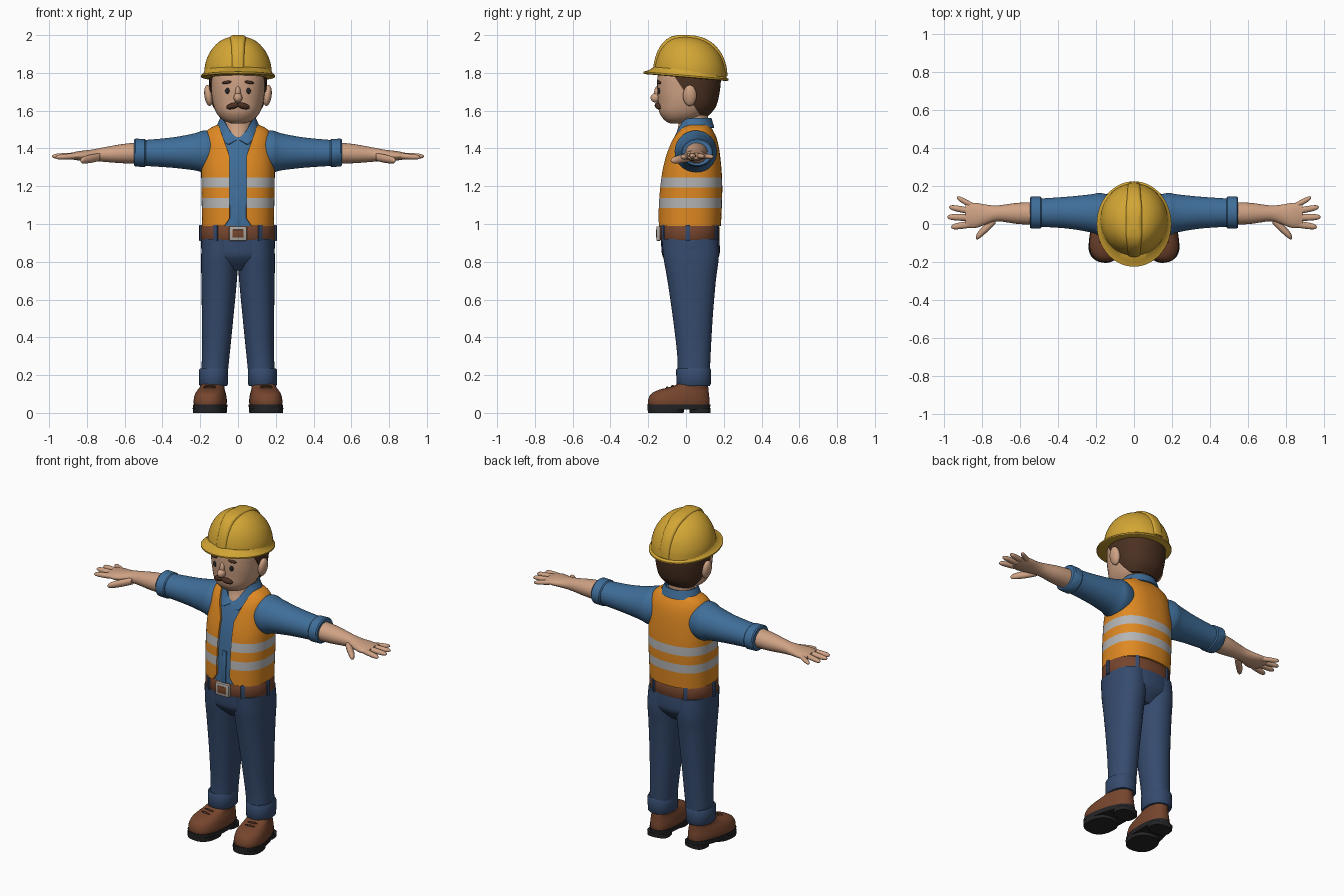
import bpy, bmesh
from math import sin, cos, pi, radians, exp, copysign
from mathutils import Matrix, Vector, Euler

if "Cube" in bpy.data.objects:
    bpy.data.objects.remove(bpy.data.objects["Cube"], do_unlink=True)

parts = []


def material(name, r, g, b):
    m = bpy.data.materials.new(name)
    m.use_nodes = True
    m.diffuse_color = (r, g, b, 1)
    m.node_tree.nodes["Principled BSDF"].inputs["Base Color"].default_value = (r, g, b, 1)
    return m


YELLOW = material("helmet yellow", .65, .38, .035)
SKIN = material("skin", .62, .36, .23)
ORANGE = material("vest orange", .74, .25, .016)
SILVER = material("reflective grey", .46, .46, .46)
BLUE = material("shirt blue", .05, .155, .32)
NAVY = material("trouser navy", .036, .07, .155)
BROWN = material("leather brown", .18, .06, .027)
HAIR = material("hair brown", .07, .03, .016)
DARK = material("sole black", .018, .018, .02)
METAL = material("buckle metal", .42, .38, .34)


def add(name, bm, mat):
    """Turn a bmesh into a named object with one colour."""
    mesh = bpy.data.meshes.new(name)
    bm.to_mesh(mesh)
    bm.free()
    mesh.materials.append(mat)
    ob = bpy.data.objects.new(name, mesh)
    bpy.context.scene.collection.objects.link(ob)
    parts.append(ob)
    return ob


def mirrored(ob):
    ob.modifiers.new("Mirror", 'MIRROR')
    return ob


def solidify(ob, thickness):
    mod = ob.modifiers.new("Solidify", 'SOLIDIFY')
    mod.thickness, mod.offset = thickness, -1
    return ob


def smooth_sections(secs, steps):
    """Catmull-Rom interpolation between cross-sections."""
    out = []
    last = len(secs) - 1
    for i in range(last):
        quad = [secs[max(i - 1, 0)], secs[i], secs[i + 1], secs[min(i + 2, last)]]
        for s in range(steps):
            t = s / steps
            out.append([b + t * (c - a) / 2 + t * t * (a - 2.5 * b + 2 * c - d / 2)
                        + t ** 3 * (1.5 * (b - c) + (d - a) / 2) for a, b, c, d in zip(*quad)])
    return out + [secs[-1]]


def loft(name, secs, mat, axis='Z', n=40, power=2, steps=4, caps=True, tilt=0, taper=0):
    """Skin sections (position, centre u, centre v, radius u, radius v) along an axis."""
    bm = bmesh.new()
    rings = []
    for p, u0, v0, ru, rv in smooth_sections(secs, steps):
        ring = []
        for j in range(n):
            c, s = cos(2 * pi * j / n), sin(2 * pi * j / n)
            dv = rv * copysign(abs(s) ** (2 / power), s)
            u = u0 + ru * copysign(abs(c) ** (2 / power), c) * (1 - taper * dv)
            q = p + tilt * dv
            ring.append(bm.verts.new((u, v0 + dv, q) if axis == 'Z' else (q, u, v0 + dv)))
        rings.append(ring)
    for a, b in zip(rings, rings[1:]):
        for j in range(n):
            k = (j + 1) % n
            bm.faces.new((a[j], a[k], b[k], b[j]))
    if caps:
        bm.faces.new(rings[0][::-1])
        bm.faces.new(rings[-1])
    return add(name, bm, mat)


def placed(loc, scale, rot):
    return Matrix.LocRotScale(Vector(loc), Euler(rot), Vector(scale))


def ball(name, loc, scale, mat, rot=(0, 0, 0)):
    bm = bmesh.new()
    bmesh.ops.create_uvsphere(bm, u_segments=24, v_segments=14, radius=1, matrix=placed(loc, scale, rot))
    return add(name, bm, mat)


def box(name, loc, half, mat, rot=(0, 0, 0), bevel=.005):
    bm = bmesh.new()
    bmesh.ops.create_cube(bm, size=2, matrix=placed(loc, half, rot))
    ob = add(name, bm, mat)
    mod = ob.modifiers.new("Bevel", 'BEVEL')
    mod.width, mod.segments = bevel, 2
    return ob


def bisect(bm, co, no, clear=False):
    bmesh.ops.bisect_plane(bm, geom=bm.verts[:] + bm.edges[:] + bm.faces[:], dist=1e-5,
                           plane_co=co, plane_no=no, clear_outer=clear)


# Vest and the shirt body beneath it
torso = [(.99, 0, .018, .19, .167), (1.1, 0, .022, .192, .168), (1.2, 0, .027, .194, .165),
         (1.3, 0, .032, .194, .155), (1.4, 0, .04, .186, .135), (1.46, 0, .045, .178, .115),
         (1.5, 0, .05, .158, .09), (1.525, 0, .055, .112, .07)]
loft("shirt_body", [(z, x, y, a - .012, b - .012) for z, x, y, a, b in torso], BLUE, power=2.4)
vest = loft("vest", torso, ORANGE, n=56, power=2.4, caps=False)
vest.data.materials.append(SILVER)
bands = ((1.085, 1.137), (1.192, 1.245))
bm = bmesh.new()
bm.from_mesh(vest.data)
for z in bands[0] + bands[1]:
    bisect(bm, (0, 0, z), (0, 0, 1))
GAP, V_START, HEM = .045, 1.36, 1.03
for s in (-1, 1):
    bisect(bm, (s * GAP, 0, 0), (1, 0, 0))
    bisect(bm, (s * GAP, 0, V_START), (1, 0, -s * .35))
    bisect(bm, (s * GAP, 0, HEM), (1, 0, s * .7))
opening = []
for f in bm.faces:
    c = f.calc_center_median()
    f.material_index = int(any(lo < c.z < hi for lo, hi in bands))
    if c.y < .03 and abs(c.x) < GAP + max(0, (c.z - V_START) * .35, (HEM - c.z) * .7):
        opening.append(f)
bmesh.ops.delete(bm, geom=opening, context='FACES')
bm.to_mesh(vest.data)
bm.free()
solidify(vest, .014)
box("shirt_placket", (0, -.134, 1.08), (.014, .005, .1), BLUE, (radians(-2), 0, 0), .002)

# Shirt collar: a folded band, open at the front with two points
bm = bmesh.new()
columns = []
for i in range(61):
    deg = 4 + 352 * i / 60
    a = radians(deg)
    c, f = cos(a), max(0, cos(a))
    point = exp(-((min(deg, 360 - deg) - 30) / 18) ** 2)
    top = (.095 * sin(a), .05 - (.105 if c > 0 else .085) * c, 1.56 - .105 * f ** 4)
    low = (.117 * sin(a), .05 - (.115 + .032 * point if c > 0 else .1) * c, 1.51 - .06 * f ** 4 - .05 * point)
    columns.append([bm.verts.new(low), bm.verts.new(top)])
for a, b in zip(columns, columns[1:]):
    bm.faces.new((a[0], b[0], b[1], a[1]))
solidify(add("collar", bm, BLUE), .008)

# Sleeves, rolled cuffs, forearms and hands
mirrored(loft("sleeves", [(.12, .05, 1.38, .1, .105), (.18, .052, 1.383, .112, .112), (.23, .056, 1.382, .1, .098),
                          (.35, .06, 1.378, .084, .08), (.5, .06, 1.376, .074, .068)], BLUE, 'X'))
mirrored(loft("sleeve_cuffs", [(.488, .06, 1.376, .078, .068), (.494, .06, 1.376, .084, .074),
                               (.543, .06, 1.378, .084, .074), (.55, .06, 1.378, .078, .068)], BLUE, 'X', steps=1))
mirrored(loft("forearms", [(.53, .055, 1.376, .06, .056), (.62, .056, 1.372, .055, .05), (.72, .056, 1.367, .042, .037),
                           (.78, .05, 1.363, .052, .03), (.84, .045, 1.361, .067, .025),
                           (.89, .047, 1.36, .062, .016)], SKIN, 'X'))


def finger(name, x0, y0, z0, x1, y1, z1, r):
    secs = []
    for t, k in ((0, .9), (.35, 1), (.75, .9), (.93, .62), (1, .15)):
        secs.append((x0 + (x1 - x0) * t, y0 + (y1 - y0) * t, z0 + (z1 - z0) * t, r * k, r * k * .85))
    mirrored(loft(name, secs, SKIN, 'X', n=16))


finger("index_fingers", .85, 0, 1.36, .965, -.016, 1.353, .018)
finger("middle_fingers", .85, .033, 1.363, .985, .037, 1.358, .018)
finger("ring_fingers", .85, .066, 1.362, .975, .089, 1.357, .017)
finger("little_fingers", .84, .09, 1.36, .935, .14, 1.355, .016)
finger("thumbs", .73, .025, 1.355, .835, -.072, 1.335, .026)

# Neck, head and face
loft("neck", [(1.42, 0, .03, .07, .09), (1.46, 0, .03, .072, .088), (1.5, 0, .035, .074, .08),
              (1.56, 0, .04, .076, .076), (1.62, 0, .04, .08, .08)], SKIN)
loft("head", [(1.533, 0, -.045, .035, .04), (1.55, 0, -.03, .08, .084), (1.59, 0, -.014, .115, .127),
              (1.65, 0, 0, .135, .148), (1.72, 0, 0, .142, .153), (1.8, 0, .005, .142, .152),
              (1.88, 0, .01, .11, .12)], SKIN, power=2.2)
mirrored(ball("ears", (.156, .02, 1.68), (.022, .036, .056), SKIN, (0, radians(8), 0)))
ball("nose", (0, -.16, 1.668), (.023, .028, .025), SKIN)
ball("nose_bridge", (0, -.148, 1.695), (.015, .021, .036), SKIN)
mirrored(ball("eyes", (.056, -.143, 1.705), (.012, .008, .016), DARK))
mirrored(ball("eyebrows", (.06, -.143, 1.75), (.026, .01, .008), HAIR, (0, radians(8), radians(14))))
mirrored(ball("moustache", (.028, -.148, 1.625), (.036, .016, .016), HAIR, (0, radians(14), radians(14))))

# Hair, cut along a slanting hairline
hair = loft("hair", [(1.575, 0, .05, .1, .072), (1.62, 0, .034, .132, .124), (1.68, 0, .025, .148, .15),
                     (1.75, 0, .022, .153, .162), (1.84, 0, .022, .15, .16)], HAIR, power=2.2)
bm = bmesh.new()
bm.from_mesh(hair.data)
bisect(bm, (0, -.06, 1.78), (0, -.18, -.12), clear=True)
bm.to_mesh(hair.data)
bm.free()
solidify(hair, .01)

# Hard hat: dome, centre ridge and brim
dome = [(1.785, 0, .022, .178, .192), (1.84, 0, .022, .175, .185), (1.9, 0, .02, .154, .164),
        (1.95, 0, .015, .117, .127), (1.98, 0, .01, .073, .08), (1.992, 0, .008, .025, .028)]
loft("helmet_dome", dome, YELLOW, n=56, tilt=-.05)
loft("helmet_ridge", [(z + .008, x, y, min(a, .042), b + .006) for z, x, y, a, b in dome],
     YELLOW, power=5, tilt=-.05)
loft("helmet_brim", [(1.775, 0, 0, .188, .214), (1.779, 0, 0, .197, .225), (1.787, 0, 0, .197, .225),
                     (1.797, 0, .008, .183, .204), (1.815, 0, .02, .176, .19)],
     YELLOW, n=56, steps=1, tilt=-.085)

# Trousers
loft("trouser_hips", [(.755, 0, .028, .1, .085), (.82, 0, .026, .18, .145), (.88, 0, .024, .195, .155),
                      (.97, 0, .018, .19, .153)], NAVY, power=2.3)
mirrored(loft("trouser_legs", [(.15, .129, .04, .069, .084), (.3, .118, .042, .073, .088), (.5, .108, .036, .083, .105),
                               (.7, .1, .03, .094, .128), (.82, .097, .027, .098, .146),
                               (.92, .092, .02, .1, .148)], NAVY, power=2.2))
mirrored(loft("trouser_cuffs", [(.143, .13, .04, .071, .086), (.15, .13, .04, .076, .091),
                                (.228, .129, .04, .077, .092), (.236, .129, .04, .072, .087)], NAVY, steps=1, power=2.2))

# Belt, loops and buckle
loft("belt", [(.915, 0, .018, .194, .156), (.92, 0, .018, .197, .159), (.985, 0, .018, .197, .159),
              (.99, 0, .018, .194, .156)], BROWN, n=56, power=2.3, steps=1)
for label, deg in (("front", 33), ("side", 88), ("back", 150)):
    a = radians(deg)
    x, y = [copysign(abs(k) ** (2 / 2.3), k) for k in (sin(a), -cos(a))]
    mirrored(box(label + "_belt_loops", (.198 * x, .018 + .16 * y, .952), (.012, .007, .043), NAVY, (0, 0, a), .003))
box("buckle", (0, -.145, .949), (.047, .012, .038), METAL)
box("buckle_centre", (0, -.149, .949), (.03, .011, .022), BROWN)


# Boots, toes turned outward
def boot(ob):
    ob.data.transform(Matrix.Translation((.137, 0, 0)) @ Matrix.Rotation(radians(8), 4, 'Z'))
    mirrored(ob)


boot(loft("boots", [(.035, 0, -.038, .08, .162), (.065, 0, -.038, .083, .164), (.1, 0, -.032, .077, .154),
                    (.122, 0, -.012, .068, .132), (.138, 0, .018, .063, .1), (.155, 0, .036, .061, .08),
                    (.19, 0, .04, .06, .074)], BROWN, power=2.4, taper=1))
boot(loft("boot_soles", [(.018, 0, -.038, .084, .166), (.044, 0, -.038, .086, .168)],
          DARK, power=2.4, steps=1, taper=1))
boot(loft("boot_heels", [(0, 0, .075, .066, .053), (.025, 0, .075, .068, .054)], DARK, power=2.8, steps=1))
boot(loft("boot_treads", [(0, 0, -.108, .084, .094), (.025, 0, -.108, .087, .096)], DARK, power=2.4, steps=1))
for i in range(3):
    boot(ball("boot_laces", (0, -.1 + .028 * i, .133 + .008 * i), (.032, .006, .007), HAIR))

# Apply modifiers and shade smooth with sharp edges kept
bpy.ops.object.select_all(action='DESELECT')
for ob in parts:
    ob.select_set(True)
bpy.context.view_layer.objects.active = parts[0]
bpy.ops.object.convert(target='MESH')
bpy.ops.object.shade_smooth_by_angle(angle=radians(40))
